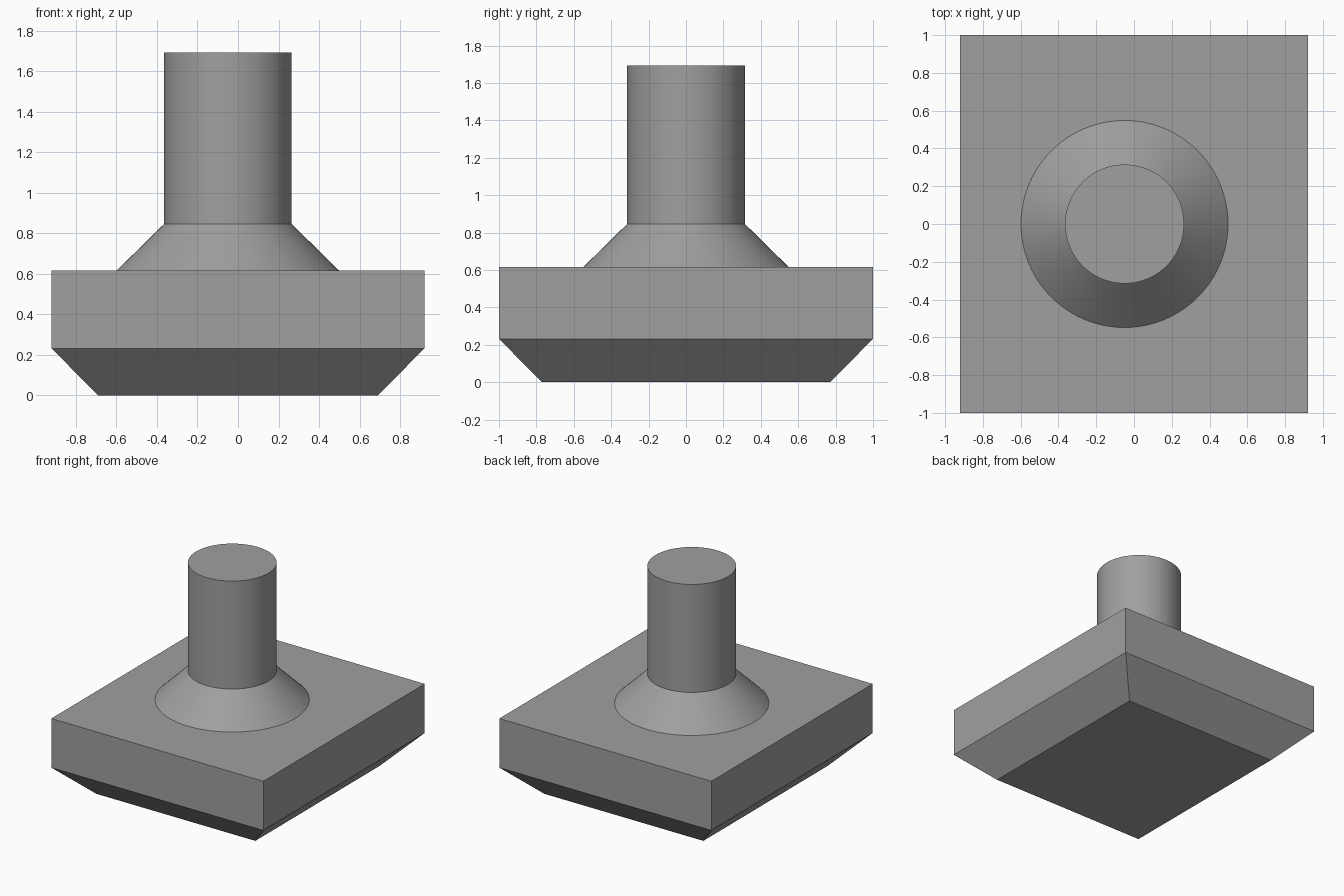
import bpy, bmesh, math

if "Cube" in bpy.data.objects:
    bpy.data.objects.remove(bpy.data.objects["Cube"])

grey = bpy.data.materials.new("mid_grey")
grey.diffuse_color = (0.35, 0.35, 0.35, 1)
grey.use_nodes = True
grey.node_tree.nodes["Principled BSDF"].inputs["Base Color"].default_value = grey.diffuse_color


def loft(name, rings, cap_start=True, cap_end=True):
    """Skin a stack of equal-length point rings into one object."""
    bm = bmesh.new()
    loops = [[bm.verts.new(p) for p in ring] for ring in rings]
    n = len(loops[0])
    for low, high in zip(loops, loops[1:]):
        for i in range(n):
            j = (i + 1) % n
            bm.faces.new((low[i], low[j], high[j], high[i]))
    if cap_start:
        bm.faces.new(loops[0][::-1])
    if cap_end:
        bm.faces.new(loops[-1])
    mesh = bpy.data.meshes.new(name)
    bm.to_mesh(mesh)
    bm.free()
    mesh.materials.append(grey)
    obj = bpy.data.objects.new(name, mesh)
    bpy.context.collection.objects.link(obj)
    return obj


def rectangle(hx, hy, z):
    return [(-hx, -hy, z), (hx, -hy, z), (hx, hy, z), (-hx, hy, z)]


def circle(r, z, cx=-0.05, n=96):
    return [(cx + r * math.cos(2 * math.pi * i / n),
             r * math.sin(2 * math.pi * i / n), z) for i in range(n)]


# Rectangular block with a 45 degree chamfer around its underside
loft("base_block", [rectangle(0.69, 0.77, 0), rectangle(0.92, 1, 0.232),
                    rectangle(0.92, 1, 0.617)])

# Round post with a flared conical foot, slightly off centre
post = loft("flared_post", [circle(0.548, 0.617), circle(0.315, 0.846),
                            circle(0.315, 1.693)], cap_start=False)
bpy.context.view_layer.objects.active = post
post.select_set(True)
bpy.ops.object.shade_smooth_by_angle(angle=math.radians(30))
